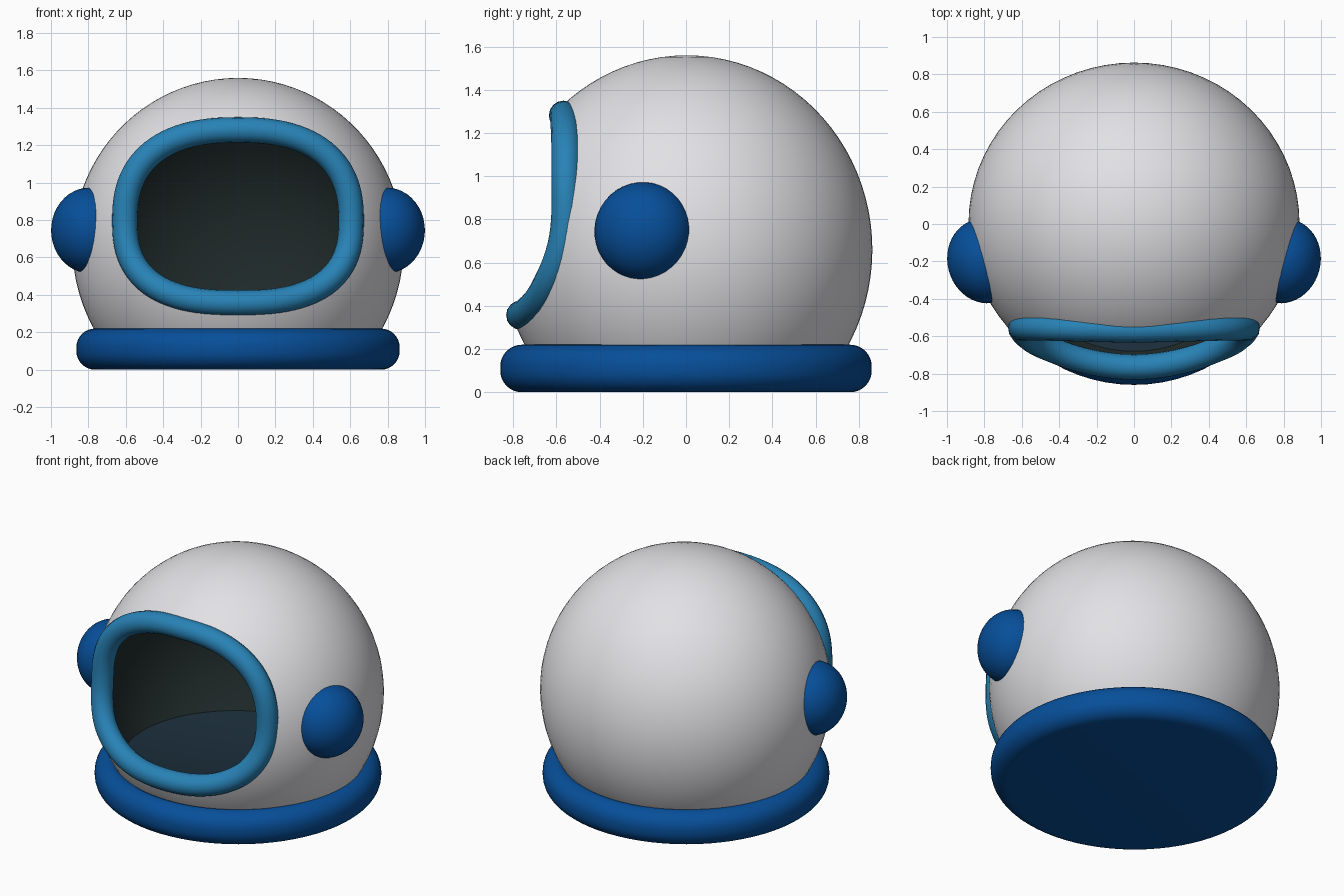
import bpy, bmesh, math
from mathutils import Vector, Matrix

if "Cube" in bpy.data.objects:
    bpy.data.objects.remove(bpy.data.objects["Cube"])

C = Vector((0, 0.003, 0.66))      # shell centre
R = Vector((0.885, 0.86, 0.90))   # shell radii
INNER = 0.945                     # inner wall scale


def material(name, rgb):
    m = bpy.data.materials.new(name)
    m.diffuse_color = (*rgb, 1)
    m.use_nodes = True
    m.node_tree.nodes["Principled BSDF"].inputs["Base Color"].default_value = m.diffuse_color
    return m


WHITE = material("shell_white", (0.76, 0.75, 0.78))
DARK = material("inside_dark", (0.014, 0.023, 0.023))
BLUE = material("deep_blue", (0.002, 0.077, 0.32))
LIGHT = material("light_blue", (0.021, 0.225, 0.47))
SLATE = material("floor_slate", (0.011, 0.027, 0.044))


def smooth(ob, angle=40):
    bpy.ops.object.select_all(action='DESELECT')
    ob.select_set(True)
    bpy.context.view_layer.objects.active = ob
    bpy.ops.object.shade_smooth_by_angle(angle=math.radians(angle))


def finish(name, bm, mats, angle=40):
    bmesh.ops.recalc_face_normals(bm, faces=bm.faces)
    me = bpy.data.meshes.new(name)
    bm.to_mesh(me)
    bm.free()
    ob = bpy.data.objects.new(name, me)
    bpy.context.collection.objects.link(ob)
    for m in mats:
        me.materials.append(m)
    smooth(ob, angle)
    return ob


def lathe(profile, sx, sy, n=72):
    """Spin (radius, z) points around z."""
    bm = bmesh.new()
    rings = [[bm.verts.new((r * sx * math.cos(2 * math.pi * i / n),
                            r * sy * math.sin(2 * math.pi * i / n), z))
              for i in range(n)] for r, z in profile]
    for a, b in zip(rings, rings[1:]):
        for i in range(n):
            j = (i + 1) % n
            bm.faces.new((a[i], a[j], b[j], b[i]))
    bmesh.ops.remove_doubles(bm, verts=bm.verts, dist=1e-5)
    bmesh.ops.recalc_face_normals(bm, faces=bm.faces)
    return bm


def visor_path(n=96):
    """Rounded window outline in (x, z)."""
    pts = []
    for i in range(n):
        t = 2 * math.pi * i / n
        c, s = math.cos(t), math.sin(t)
        e = 2 / (2.45 if s > 0 else 2.6)
        x = 0.605 * math.copysign(abs(c) ** e, c)
        z = 0.80 + (0.482 if s > 0 else 0.443) * math.copysign(abs(s) ** e, s)
        pts.append((x, z))
    return pts


# Hollow shell, white outside and dark inside
def arc(k, steps=32):
    low = math.asin((0.14 - C.z) / (R.z * k))
    return [(k * math.cos(a), C.z + R.z * k * math.sin(a))
            for a in (math.pi / 2 + (low - math.pi / 2) * i / steps
                      for i in range(steps + 1))]


bm = lathe(arc(1.0) + arc(INNER)[::-1], R.x, R.y)
for f in bm.faces:
    inward = f.normal.dot(f.calc_center_median() - Vector((0, 0, C.z))) < 0
    f.material_index = 1 if inward else 0
bm.transform(Matrix.Translation((0, C.y, 0)))
shell = finish("helmet_shell", bm, [WHITE, DARK])

# Window opening
bm = bmesh.new()
face = bm.faces.new([bm.verts.new((x, -1.2, z)) for x, z in visor_path()])
ext = bmesh.ops.extrude_face_region(bm, geom=[face])
for v in ext["geom"]:
    if isinstance(v, bmesh.types.BMVert):
        v.co.y = -0.2
cutter = finish("window_cutter", bm, [WHITE])
cutter.hide_render = True
mod = shell.modifiers.new("window", 'BOOLEAN')
mod.operation = 'DIFFERENCE'
mod.solver = 'EXACT'
mod.object = cutter
bpy.context.view_layer.objects.active = shell
bpy.ops.object.modifier_apply(modifier=mod.name)
bpy.data.objects.remove(cutter)
smooth(shell)

# Window frame: upright above, following the shell below
path = []
for x, z in visor_path():
    d = 1 - (x / R.x) ** 2 - ((z - C.z) / R.z) ** 2
    on_shell = R.y * math.sqrt(max(d, 0)) - 0.045
    w = min(max((0.88 - z) / 0.38, 0), 1)
    w = w * w * (3 - 2 * w)
    upright = 0.555 + 0.012 * max(0, 1 - abs(x) / 0.5)
    path.append(Vector((x, -(w * on_shell + (1 - w) * upright), z)))
bm = bmesh.new()
rings = []
N, S, TUBE = len(path), 16, 0.068
for i, p in enumerate(path):
    tan = (path[(i + 1) % N] - path[i - 1]).normalized()
    out = tan.cross(Vector((0, 1, 0))).normalized()
    up = out.cross(tan)
    rings.append([bm.verts.new(p + TUBE * (out * math.cos(a) + up * math.sin(a)))
                  for a in (2 * math.pi * k / S for k in range(S))])
for i in range(N):
    a, b = rings[i], rings[(i + 1) % N]
    for k in range(S):
        bm.faces.new((a[k], a[(k + 1) % S], b[(k + 1) % S], b[k]))
finish("window_frame", bm, [LIGHT], 80)

# Neck ring with rounded rim and an inner floor
rim = [(0.76 + 0.1 * math.cos(a), z0 + 0.1 * math.sin(a))
       for z0, a0 in ((0.1, -90), (0.12, 0))
       for a in (math.radians(a0 + 90 * i / 8) for i in range(9))]
bm = lathe([(0, 0)] + rim + [(0.72, 0.2), (0, 0.2)], 1.005, 1.0)
for f in bm.faces:
    c = f.calc_center_median()
    if f.normal.z > 0.5 and c.xy.length < 0.70:
        f.material_index = 1
finish("neck_ring", bm, [BLUE, SLATE])

# Ear domes, their bases kept within the shell wall
for side, name in ((1, "ear_dome_right"), (-1, "ear_dome_left")):
    dome = [(0.228 * math.cos(a), 0.2 * math.sin(a))
            for a in (math.pi / 2 * i / 12 for i in range(13))]
    bm = lathe([(0.228 * i / 4, 0) for i in range(4)] + dome, 1, 1, 40)
    axis = Vector((0.966 * side, -0.258, 0))
    rot = Vector((0, 0, 1)).rotation_difference(axis).to_matrix().to_4x4()
    bm.transform(Matrix.Translation((0.797 * side, -0.198, 0.745)) @ rot)
    for v in bm.verts:
        p = v.co - C
        k = Vector((p.x / R.x, p.y / R.y, p.z / R.z)).length
        if k < 0.965:
            v.co = C + p * (0.965 / k)
    finish(name, bm, [BLUE], 50)
